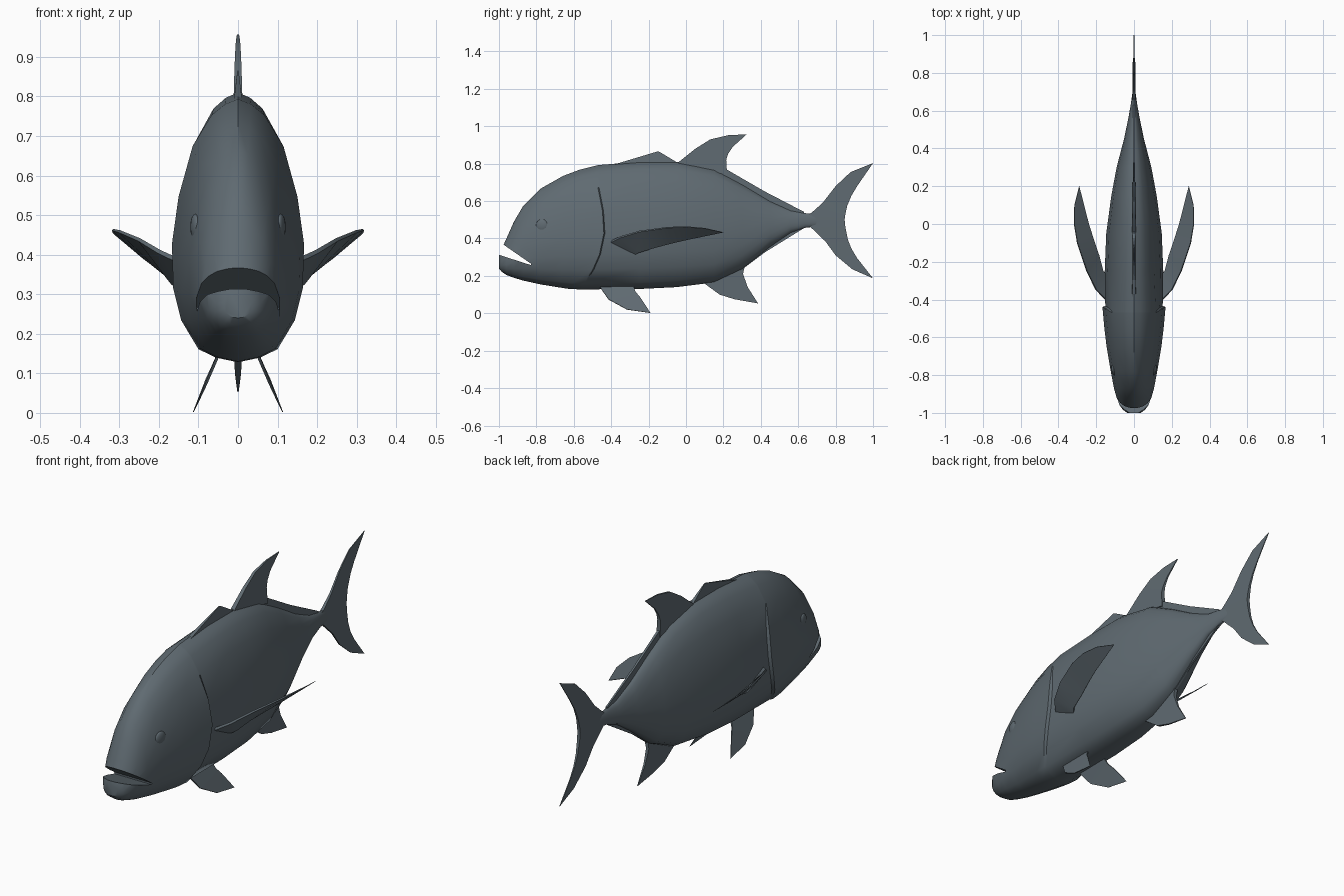
import bpy, bmesh, math
from mathutils import Vector

if "Cube" in bpy.data.objects:
    bpy.data.objects.remove(bpy.data.objects["Cube"])

slate = bpy.data.materials.new("slate grey")
slate.diffuse_color = (0.115, 0.145, 0.166, 1)
slate.use_nodes = True
slate.node_tree.nodes["Principled BSDF"].inputs["Base Color"].default_value = slate.diffuse_color


def finish(obj, angle=38):
    bpy.ops.object.select_all(action='DESELECT')
    obj.select_set(True)
    bpy.context.view_layer.objects.active = obj
    bpy.ops.object.shade_smooth_by_angle(angle=math.radians(angle))


def loft(name, rings):
    """Skin a list of closed rings and cap both ends."""
    bm = bmesh.new()
    vs = [[bm.verts.new(p) for p in r] for r in rings]
    n = len(rings[0])
    for a, b in zip(vs, vs[1:]):
        for i in range(n):
            j = (i + 1) % n
            bm.faces.new((a[i], a[j], b[j], b[i]))
    bm.faces.new(vs[0])
    bm.faces.new(vs[-1])
    bmesh.ops.remove_doubles(bm, verts=bm.verts, dist=1e-5)
    bmesh.ops.recalc_face_normals(bm, faces=bm.faces)
    me = bpy.data.meshes.new(name)
    bm.to_mesh(me)
    bm.free()
    me.materials.append(slate)
    obj = bpy.data.objects.new(name, me)
    bpy.context.collection.objects.link(obj)
    return obj


def fin(name, lead, trail, normal=(1, 0, 0), root=0.011, tip=0.0015, taper=None):
    """Thin blade between a leading and a trailing edge, thinning to its tip."""
    rings, n = [], len(lead)
    for i, (a, b) in enumerate(zip(lead, trail)):
        a = Vector(a if len(a) == 3 else (0, *a))
        b = Vector(b if len(b) == 3 else (0, *b))
        f = taper[i] if taper else i / (n - 1)
        o = Vector(normal).normalized() * (root + (tip - root) * f)
        rings.append([a + o, b + o, b - o, a - o])
    obj = loft(name, rings)
    finish(obj)
    return obj


# Body: cross-section as (width fraction, height fraction), bottom to top
section = [(0, 0), (.34, .018), (.6, .05), (.86, .16), (.98, .28), (1, .45),
           (.9, .63), (.69, .82), (.4, .94), (.2, .98), (0, 1)]
# y, top, bottom, half width, gill bend, half width inside the gill step
stations = [
    (-1.0, .325, .24, .035, 0, 0), (-.985, .345, .222, .057, 0, 0),
    (-.96, .40, .205, .076, 0, 0), (-.92, .49, .19, .092, 0, 0),
    (-.87, .575, .175, .106, 0, 0), (-.78, .665, .155, .123, 0, 0),
    (-.65, .735, .138, .145, .2, 0), (-.55, .768, .13, .157, .55, 0),
    (-.438, .792, .128, .167, 1, 0), (-.432, .793, .128, .167, 1, .152),
    (-.25, .81, .13, .155, 0, 0), (-.05, .81, .14, .147, 0, 0),
    (.15, .77, .165, .12, 0, 0), (.3, .69, .235, .092, 0, 0),
    (.45, .60, .355, .053, 0, 0), (.56, .55, .43, .03, 0, 0),
    (.64, .535, .458, .016, 0, 0), (.72, .53, .465, .005, 0, 0)]
rings = []
for y, top, bot, w, bend, inner in stations:
    half = []
    for fx, t in section:
        dy = -.13 * ((t - .5) / .5) ** 2 if t < .75 else -.033
        hw = inner if inner and .04 < t < .7 else w
        half.append((fx * hw, y + bend * dy, bot + t * (top - bot)))
    rings.append(half + [(-x, yy, z) for x, yy, z in half[-2:0:-1]])
body = loft("body", rings)

# Open mouth, cut as a wedge
wedge = [(-.83, .258), (-1.1, .345), (-1.1, .453), (-.83, .266)]
cutter = loft("mouth_cutter", [[(x, y, z) for y, z in wedge] for x in (-.3, .3)])
cutter.hide_render = True
mod = body.modifiers.new("mouth", 'BOOLEAN')
mod.operation = 'DIFFERENCE'
mod.solver = 'EXACT'
mod.object = cutter
bpy.context.view_layer.objects.active = body
bpy.ops.object.modifier_apply(modifier=mod.name)
bpy.data.objects.remove(cutter)
finish(body)

# Fins on the midline
fin("front_dorsal_fin", [(-.42, .785), (-.15, .866)], [(-.02, .79), (-.14, .862)])
fin("rear_dorsal_fin",
    [(-.05, .80), (.05, .88), (.13, .93), (.225, .952), (.325, .957)],
    [(.22, .74), (.215, .82), (.225, .852), (.25, .89), (.325, .957)])
fin("upper_ridge", [(.19, .785), (.42, .652), (.63, .543)],
    [(.19, .70), (.42, .58), (.63, .51)], root=.006, tip=.004)
fin("anal_fin", [(.07, .18), (.18, .10), (.26, .075), (.385, .053)],
    [(.32, .28), (.305, .21), (.33, .14), (.385, .053)])
fin("lower_ridge", [(.30, .235), (.42, .325), (.63, .455)],
    [(.30, .31), (.42, .39), (.63, .485)], root=.006, tip=.004)
fin("tail_fin",
    [(1, .803), (.88, .755), (.8, .68), (.73, .59), (.675, .541), (.62, .5),
     (.675, .452), (.745, .385), (.8, .31), (.89, .235), (1, .187)],
    [(1, .803), (.915, .68), (.885, .63), (.862, .575), (.852, .53), (.848, .5),
     (.852, .46), (.865, .395), (.885, .345), (.915, .295), (1, .187)],
    root=.008, taper=[1, .9, .7, .4, .1, 0, .1, .4, .7, .9, 1])

# Paired fins and eyes
pec_lead = [(.13, -.42, .375), (.20, -.35, .408), (.25, -.25, .438),
            (.30, -.1, .459), (.317, 0, .463), (.315, .1, .455), (.29, .2, .433)]
pec_trail = [(.13, -.29, .31), (.165, -.25, .328), (.185, -.17, .352),
             (.215, -.08, .375), (.24, 0, .393), (.265, .1, .413), (.29, .2, .433)]
pel_lead = [(.04, -.48, .17), (.08, -.415, .075), (.105, -.315, .02), (.113, -.19, .002)]
pel_trail = [(.04, -.29, .17), (.065, -.27, .115), (.08, -.245, .085), (.113, -.19, .002)]
for s, side in ((1, "left"), (-1, "right")):
    flip = lambda pts: [(s * x, y, z) for x, y, z in pts]
    fin(side + "_pectoral_fin", flip(pec_lead), flip(pec_trail),
        normal=(-s * .6, 0, .8), root=.006, tip=.001)
    fin(side + "_pelvic_fin", flip(pel_lead), flip(pel_trail),
        normal=(s * .9, 0, .4), root=.004, tip=.001)
    bpy.ops.mesh.primitive_uv_sphere_add(segments=16, ring_count=8, radius=.033,
                                         location=(s * .108, -.77, .47))
    eye = bpy.context.object
    eye.name = side + "_eye"
    eye.scale = (.35, 1, 1)
    eye.rotation_euler = (0, 0, s * math.radians(-10))
    eye.data.materials.append(slate)
    finish(eye)
